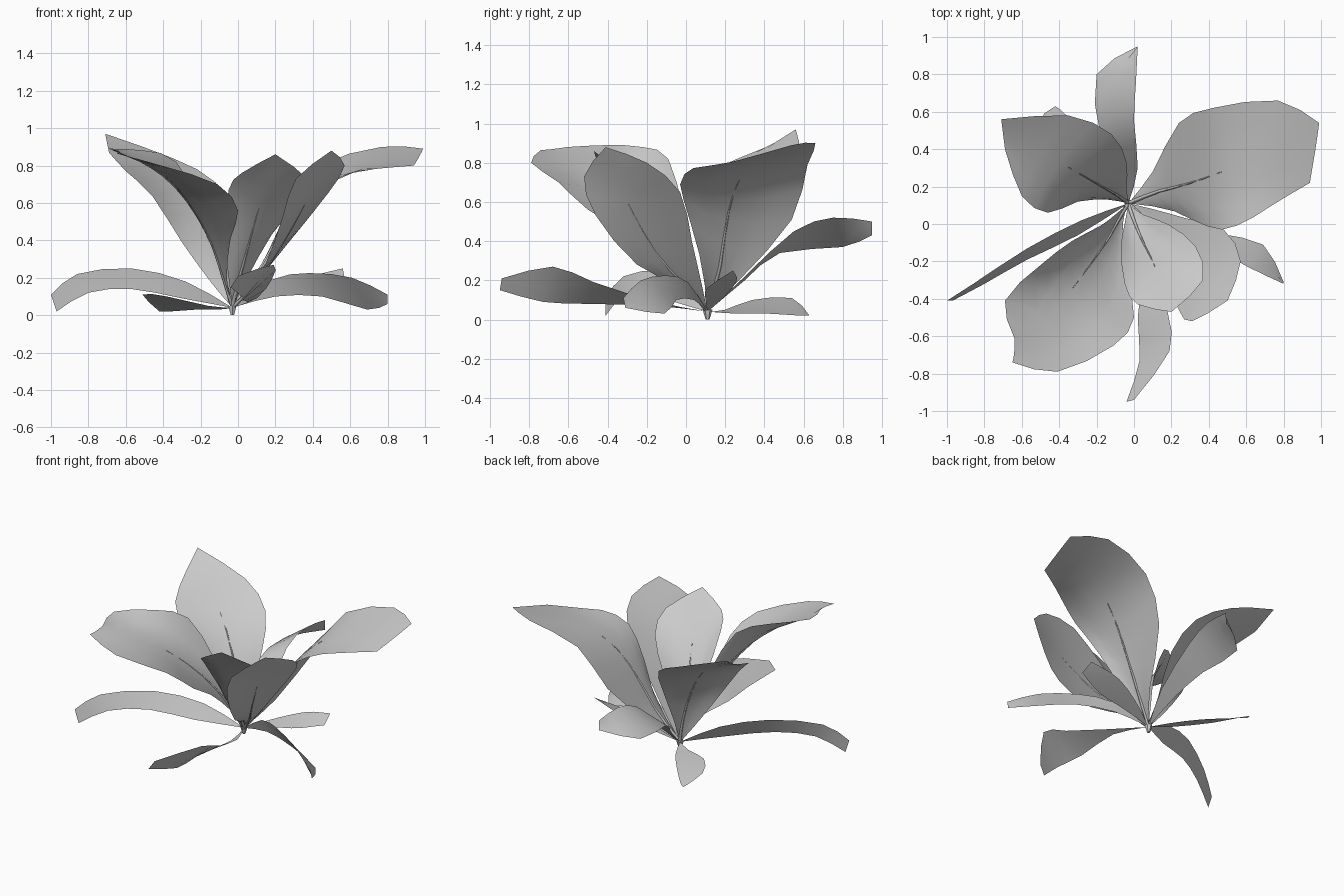
import bpy, bmesh
from mathutils import Vector

BASE = (-0.03, 0.11, 0.04)


def sample(points, t):
    """Point at t (0..1) on a smooth curve through the points."""
    p = [Vector(q) for q in points]
    p = [2 * p[0] - p[1]] + p + [2 * p[-1] - p[-2]]
    n = len(p) - 3
    i = min(int(t * n), n - 1)
    f = t * n - i
    a, b, c, d = p[i:i + 4]
    return 0.5 * (2 * b + (c - a) * f + (2 * a - 5 * b + 4 * c - d) * f * f
                  + (3 * b - a - 3 * c + d) * f ** 3)


def leaf(name, left, right, spine=None, rows=10, cols=6):
    """Loft a leaf blade between two edges, curved through its spine."""
    bm = bmesh.new()
    grid = []
    for r in range(rows + 1):
        t = r / rows
        a, b = sample([BASE] + left, t), sample([BASE] + right, t)
        m = sample([BASE] + spine, t) if spine else (a + b) / 2
        row = []
        for c in range(cols + 1):
            u = 2 * c / cols - 1
            row.append(bm.verts.new(a * u * (u - 1) / 2 + m * (1 - u * u) + b * u * (u + 1) / 2))
        grid.append(row)
    for r in range(rows):
        for c in range(cols):
            bm.faces.new((grid[r][c], grid[r][c + 1], grid[r + 1][c + 1], grid[r + 1][c]))
    bmesh.ops.remove_doubles(bm, verts=bm.verts, dist=0.0005)
    me = bpy.data.meshes.new(name)
    bm.to_mesh(me)
    bm.free()
    for f in me.polygons:
        f.use_smooth = True
    bpy.context.collection.objects.link(bpy.data.objects.new(name, me))
    if spine:
        midrib(name + "_midrib", spine)


def midrib(name, spine):
    """Thin tapering rib along the lower part of a blade."""
    cu = bpy.data.curves.new(name, 'CURVE')
    cu.dimensions = '3D'
    cu.bevel_depth = 0.008
    cu.bevel_resolution = 0
    s = cu.splines.new('POLY')
    s.points.add(6)
    for i, p in enumerate(s.points):
        p.co = (*sample([BASE] + spine, i / 6 * 0.65), 1)
        p.radius = 1.5 - 1.3 * i / 6
    bpy.context.collection.objects.link(bpy.data.objects.new(name, cu))


# Broad upright leaves
leaf("back_right_leaf",
     [(0.10, 0.28, 0.21), (0.24, 0.54, 0.51), (0.42, 0.62, 0.79), (0.77, 0.66, 0.90), (0.99, 0.54, 0.89)],
     [(0.18, 0.08, 0.28), (0.34, 0.01, 0.54), (0.47, -0.03, 0.69), (0.61, 0.02, 0.765), (0.77, 0.12, 0.785),
      (0.94, 0.22, 0.80)],
     [(0.12, 0.17, 0.25), (0.27, 0.21, 0.51), (0.42, 0.26, 0.69), (0.64, 0.34, 0.81), (0.97, 0.40, 0.85)])
leaf("back_left_leaf",
     [(-0.14, 0.13, 0.17), (-0.30, 0.12, 0.39), (-0.46, 0.06, 0.64), (-0.60, 0.15, 0.77), (-0.69, 0.40, 0.87)],
     [(-0.04, 0.20, 0.24), (-0.04, 0.33, 0.51), (-0.12, 0.48, 0.71), (-0.35, 0.58, 0.84), (-0.71, 0.56, 0.97)],
     [(-0.08, 0.15, 0.22), (-0.17, 0.20, 0.44), (-0.31, 0.28, 0.66), (-0.49, 0.38, 0.80), (-0.70, 0.48, 0.92)])
leaf("front_left_leaf",
     [(-0.10, 0.05, 0.25), (-0.18, -0.01, 0.54), (-0.33, -0.09, 0.82), (-0.50, -0.22, 0.88),
      (-0.69, -0.41, 0.89), (-0.64, -0.61, 0.88)],
     [(-0.06, 0.00, 0.20), (-0.04, -0.25, 0.41), (0.00, -0.50, 0.56), (-0.11, -0.65, 0.70),
      (-0.41, -0.79, 0.80), (-0.65, -0.74, 0.865)],
     [(-0.08, 0.03, 0.20), (-0.14, -0.08, 0.38), (-0.23, -0.21, 0.55), (-0.34, -0.36, 0.70),
      (-0.47, -0.53, 0.80), (-0.64, -0.68, 0.87)], rows=12)
leaf("front_leaf",
     [(-0.05, 0.00, 0.20), (-0.07, -0.12, 0.42), (-0.05, -0.32, 0.67), (0.02, -0.43, 0.76), (0.20, -0.47, 0.86)],
     [(0.05, 0.05, 0.20), (0.18, 0.00, 0.43), (0.33, -0.12, 0.62), (0.37, -0.30, 0.73), (0.20, -0.47, 0.86)],
     [(0.00, 0.02, 0.17), (0.05, -0.10, 0.35), (0.10, -0.20, 0.53), (0.15, -0.33, 0.70), (0.20, -0.47, 0.86)])
leaf("front_right_leaf",
     [(0.05, 0.00, 0.15), (0.15, -0.25, 0.28), (0.24, -0.46, 0.53), (0.31, -0.52, 0.73), (0.50, -0.41, 0.88)],
     [(0.10, 0.08, 0.18), (0.28, 0.03, 0.40), (0.48, -0.03, 0.65), (0.57, -0.20, 0.80), (0.50, -0.41, 0.88)],
     [(0.08, 0.01, 0.16), (0.20, -0.14, 0.32), (0.33, -0.27, 0.54), (0.42, -0.35, 0.72), (0.50, -0.41, 0.88)])

# Narrow spreading leaves near the ground
leaf("low_back_leaf",
     [(-0.09, 0.30, 0.20), (-0.18, 0.48, 0.34), (-0.20, 0.80, 0.37), (0.02, 0.95, 0.43)],
     [(0.02, 0.30, 0.22), (0.00, 0.55, 0.45), (0.01, 0.75, 0.52), (0.02, 0.95, 0.50)], rows=8, cols=2)
leaf("low_left_leaf",
     [(-0.28, 0.02, 0.18), (-0.57, -0.13, 0.25), (-0.86, -0.32, 0.22), (-1.0, -0.41, 0.11)],
     [(-0.30, -0.06, 0.09), (-0.57, -0.19, 0.14), (-0.80, -0.32, 0.12), (-0.97, -0.41, 0.02)], rows=8, cols=2)
leaf("low_front_leaf",
     [(0.05, -0.15, 0.07), (0.02, -0.50, 0.08), (0.03, -0.73, 0.09), (-0.04, -0.95, 0.15)],
     [(0.10, -0.15, 0.09), (0.18, -0.47, 0.19), (0.19, -0.68, 0.27), (0.00, -0.94, 0.21)], rows=8, cols=2)
leaf("low_right_leaf",
     [(0.18, 0.01, 0.19), (0.38, -0.10, 0.225), (0.61, -0.23, 0.20), (0.80, -0.32, 0.11)],
     [(0.20, 0.04, 0.10), (0.45, -0.05, 0.10), (0.69, -0.11, 0.03), (0.80, -0.31, 0.06)], rows=8, cols=2)
leaf("low_back_left_leaf",
     [(-0.16, 0.20, 0.05), (-0.38, 0.34, 0.10), (-0.51, 0.54, 0.11), (-0.42, 0.63, 0.02)],
     [(-0.10, 0.26, 0.03), (-0.22, 0.42, 0.03), (-0.36, 0.58, 0.02), (-0.42, 0.63, 0.02)], rows=8, cols=2)
leaf("low_inner_right_leaf",
     [(0.15, 0.20, 0.12), (0.36, 0.26, 0.20), (0.56, 0.24, 0.25)],
     [(0.15, 0.10, 0.10), (0.38, 0.10, 0.15), (0.57, 0.16, 0.20)], rows=8, cols=2)

# Small root stub
bpy.ops.mesh.primitive_cone_add(vertices=6, radius1=0.01, radius2=0.025, depth=0.05, location=(-0.03, 0.11, 0.025))
bpy.context.object.name = "root_stub"
